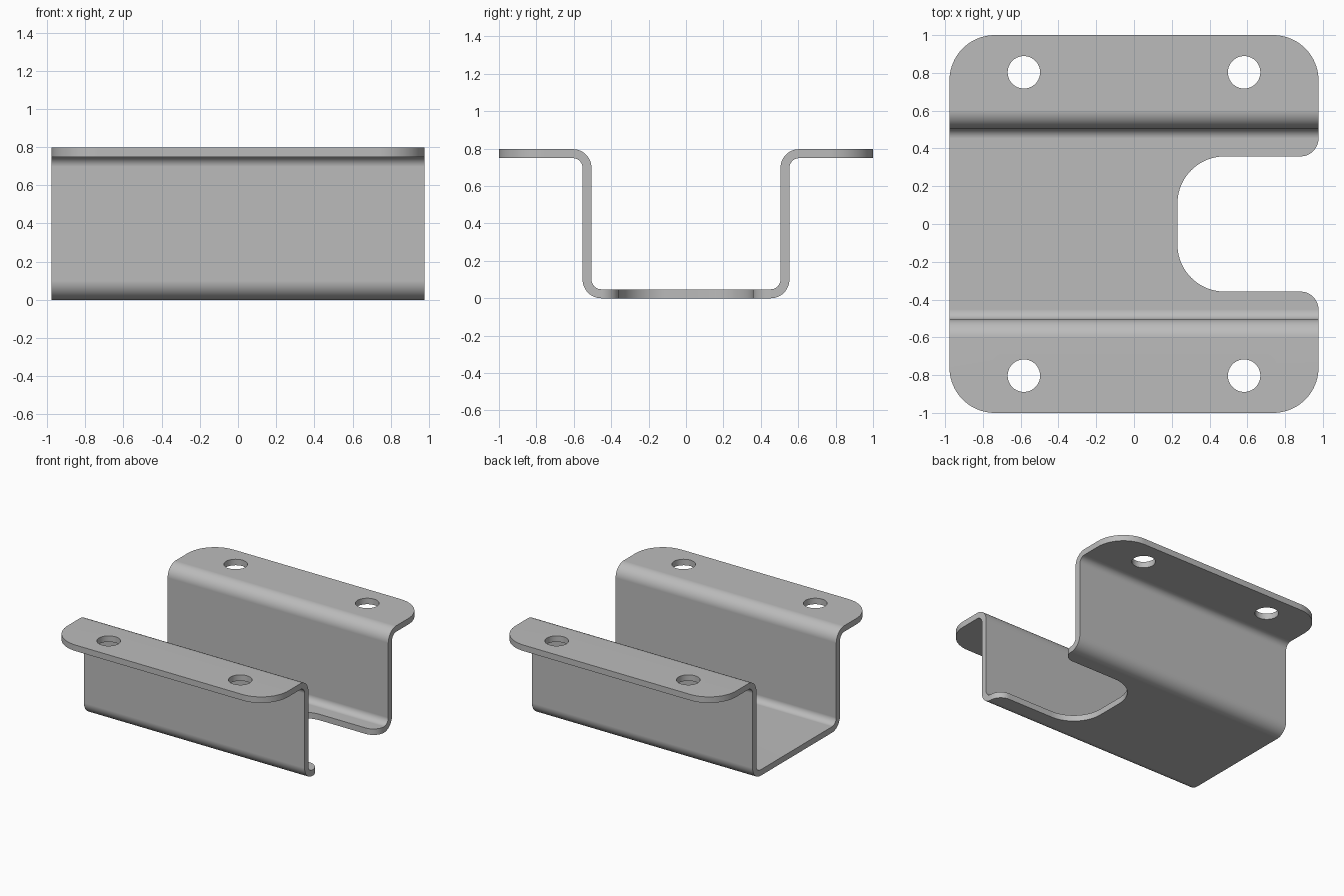
import bpy, bmesh
from math import sin, cos, pi, radians

cube = bpy.data.objects.get("Cube")
if cube:
    bpy.data.objects.remove(cube)

HALF_X, HALF_Y = 0.977, 1.0
WALL = 0.505            # inner face of each side wall
SHEET = 0.048           # sheet thickness
TOP = 0.797
BEND = 0.1              # outer bend radius
INNER = BEND - SHEET
FLANGE_R = 0.24
NOTCH_X, NOTCH_Y = 0.23, 0.358
NOTCH_R, LIP_R = 0.25, 0.095


def arc(cx, cy, r, start, end, steps=12):
    """Points along an arc, angles in degrees."""
    angles = [radians(start + (end - start) * i / steps) for i in range(steps + 1)]
    return [(cx + r * cos(a), cy + r * sin(a)) for a in angles]


def prism(name, outline, place, offset):
    """Extrude a 2D outline, placed in 3D by a function, along an offset."""
    bm = bmesh.new()
    face = bm.faces.new([bm.verts.new(place(u, v)) for u, v in outline])
    extruded = bmesh.ops.extrude_face_region(bm, geom=[face])["geom"]
    moved = [g for g in extruded if isinstance(g, bmesh.types.BMVert)]
    bmesh.ops.translate(bm, verts=moved, vec=offset)
    bmesh.ops.recalc_face_normals(bm, faces=bm.faces)
    mesh = bpy.data.meshes.new(name)
    bm.to_mesh(mesh)
    bm.free()
    obj = bpy.data.objects.new(name, mesh)
    bpy.context.collection.objects.link(obj)
    return obj


def carve(target, cutter, operation):
    """Apply a boolean and discard its cutter."""
    cutter.hide_render = True
    mod = target.modifiers.new("cut", "BOOLEAN")
    mod.object, mod.operation, mod.solver = cutter, operation, "EXACT"
    bpy.context.view_layer.objects.active = target
    bpy.ops.object.modifier_apply(modifier=mod.name)
    bpy.data.objects.remove(cutter)


def upright(bottom):
    return lambda x, y: (x, y, bottom)


def mirrored(points):
    return [(-u, v) for u, v in reversed(points)]


# Bent sheet: hat-shaped section, left a little long so the outline trims it
outer = WALL + SHEET
crest = WALL + BEND
end = HALF_Y + 0.1
low = arc(outer - BEND, BEND, BEND, -90, 0)
low += arc(crest, TOP - BEND, INNER, 180, 90) + [(end, TOP - SHEET)]
high = [(end, TOP)] + arc(crest, TOP - BEND, BEND, 90, 180)
high += arc(outer - BEND, BEND, INNER, 0, -90)
half = low + high
bracket = prism("bracket", half + mirrored(half),
                lambda y, z: (-HALF_X - 0.1, y, z), (2 * HALF_X + 0.2, 0, 0))

# Plan outline with rounded flange corners
cx, cy = HALF_X - FLANGE_R, HALF_Y - FLANGE_R
plan = []
for i, (sx, sy) in enumerate([(1, 1), (-1, 1), (-1, -1), (1, -1)]):
    plan += arc(sx * cx, sy * cy, FLANGE_R, 90 * i, 90 * i + 90, 20)
carve(bracket, prism("outline", plan, upright(-0.2), (0, 0, 1.4)), "INTERSECT")

# Rounded notch in the floor with flared lips
side = arc(NOTCH_X + NOTCH_R, NOTCH_Y - NOTCH_R, NOTCH_R, 180, 90, 20)
side += arc(HALF_X - LIP_R, NOTCH_Y + LIP_R, LIP_R, -90, 0)
side += [(HALF_X + 0.2, NOTCH_Y + LIP_R)]
notch = side + [(x, -y) for x, y in reversed(side)]
carve(bracket, prism("notch", notch, upright(-0.1), (0, 0, 0.25)), "DIFFERENCE")

# Four mounting holes
for sx in (-1, 1):
    for sy in (-1, 1):
        circle = arc(sx * 0.583, sy * 0.803, 0.086, 0, 360, 40)[:-1]
        carve(bracket, prism("hole", circle, upright(0.6), (0, 0, 0.4)), "DIFFERENCE")

# Plain steel grey
steel = bpy.data.materials.new("steel_grey")
steel.use_nodes = True
grey = (0.5, 0.5, 0.5, 1)
steel.diffuse_color = grey
steel.node_tree.nodes["Principled BSDF"].inputs["Base Color"].default_value = grey
bracket.data.materials.clear()
bracket.data.materials.append(steel)
for face in bracket.data.polygons:
    face.material_index = 0

# Smooth bends, crisp sheet edges
bpy.ops.object.select_all(action="DESELECT")
bracket.select_set(True)
bpy.context.view_layer.objects.active = bracket
bpy.ops.object.shade_smooth_by_angle(angle=radians(30))
weighted = bracket.modifiers.new("flat_faces", "WEIGHTED_NORMAL")
weighted.keep_sharp = True
